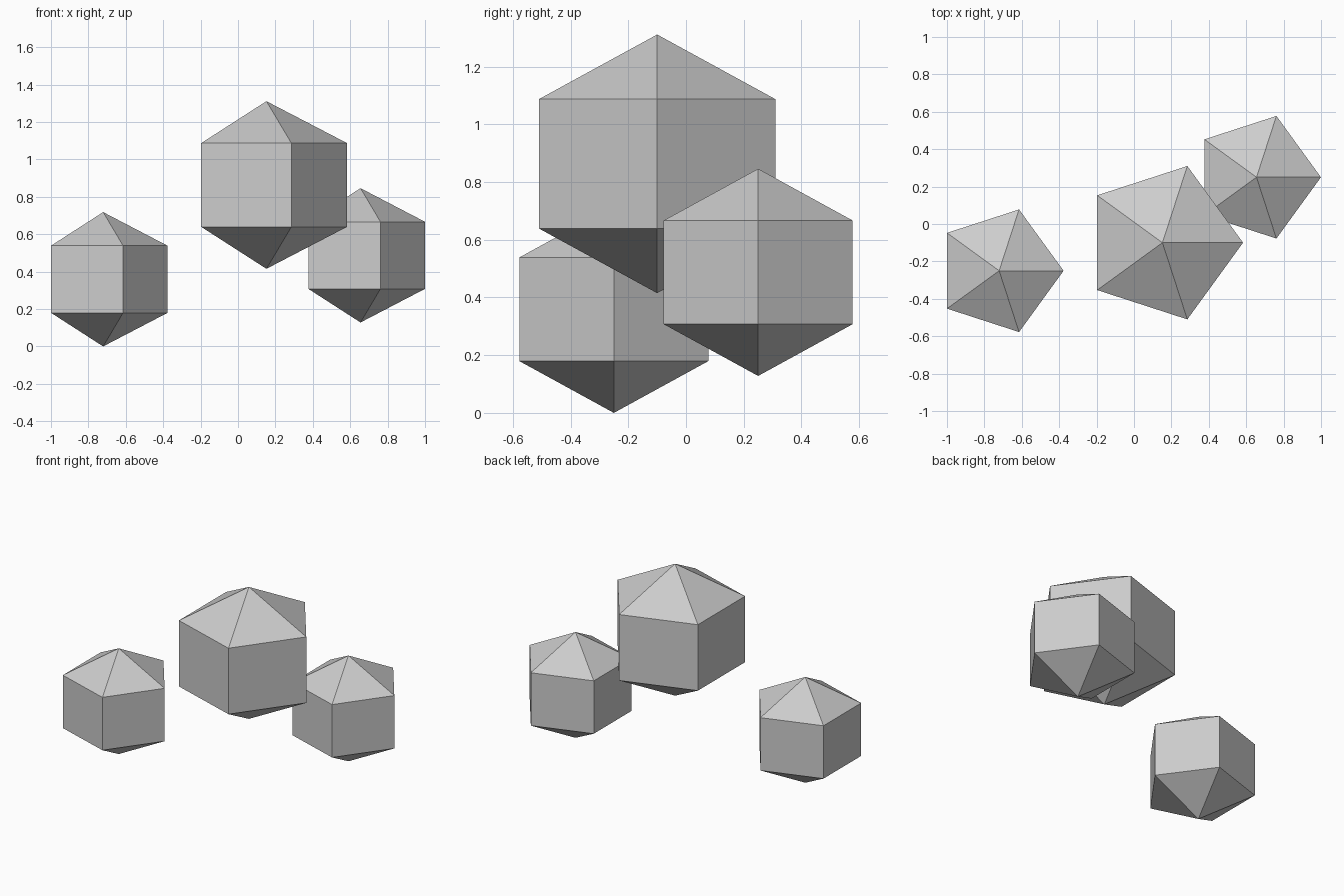
import bpy
import bmesh
from math import cos, sin, tau

if "Cube" in bpy.data.objects:
    bpy.data.objects.remove(bpy.data.objects["Cube"])

grey = bpy.data.materials.new("light_grey")
grey.diffuse_color = (0.604, 0.604, 0.604, 1)
grey.use_nodes = True
grey.node_tree.nodes["Principled BSDF"].inputs["Base Color"].default_value = grey.diffuse_color


def gem(name, centre, radius, half_height, sides=5):
    """Flat-faced pentagonal prism with a pointed cap at each end."""
    bm = bmesh.new()
    top = bm.verts.new((0, 0, half_height))
    bottom = bm.verts.new((0, 0, -half_height))
    upper, lower = [
        [bm.verts.new((radius * cos(tau * i / sides), radius * sin(tau * i / sides), z))
         for i in range(sides)]
        for z in (half_height / 2, -half_height / 2)]
    for i in range(sides):
        j = (i + 1) % sides
        bm.faces.new((top, upper[i], upper[j]))
        bm.faces.new((upper[i], lower[i], lower[j], upper[j]))
        bm.faces.new((bottom, lower[j], lower[i]))
    mesh = bpy.data.meshes.new(name)
    bm.to_mesh(mesh)
    bm.free()
    mesh.materials.append(grey)
    obj = bpy.data.objects.new(name, mesh)
    obj.location = centre
    bpy.context.collection.objects.link(obj)
    return obj


# One large raised gem between two smaller ones
gem("large_gem", (0.152, -0.10, 0.863), 0.431, 0.448)
gem("left_gem", (-0.721, -0.25, 0.359), 0.3445, 0.359)
gem("right_gem", (0.655, 0.25, 0.487), 0.3445, 0.359)
